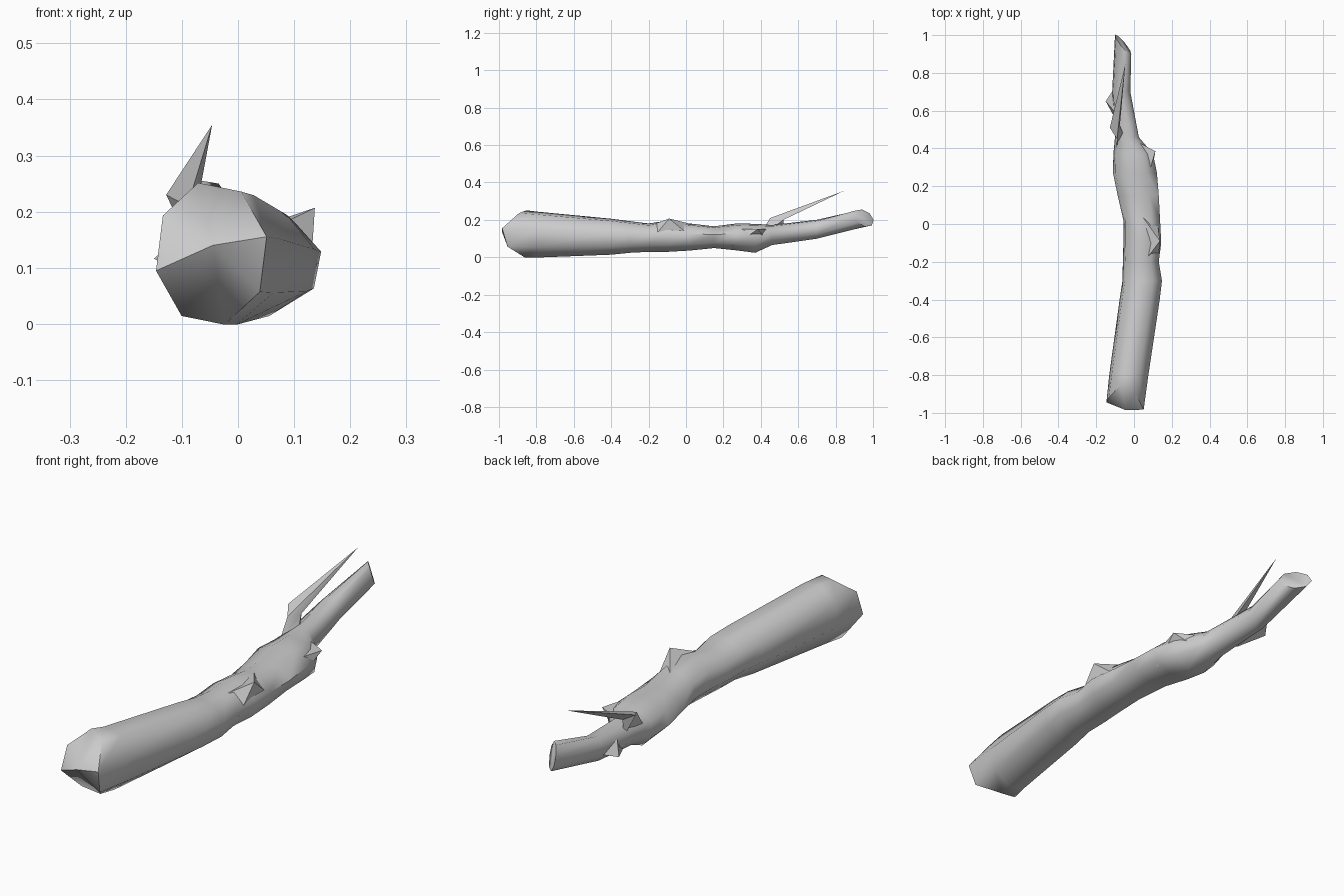
import bpy, bmesh, math
from mathutils import Vector

cube = bpy.data.objects.get("Cube")
if cube:
    bpy.data.objects.remove(cube)

bark = bpy.data.materials.new("grey_bark")
bark.use_nodes = True
colour = (0.6, 0.6, 0.6, 1)
bark.diffuse_color = colour
bark.node_tree.nodes["Principled BSDF"].inputs["Base Color"].default_value = colour


def finish(name, bm, angle):
    bmesh.ops.recalc_face_normals(bm, faces=bm.faces)
    mesh = bpy.data.meshes.new(name)
    bm.to_mesh(mesh)
    bm.free()
    mesh.materials.append(bark)
    obj = bpy.data.objects.new(name, mesh)
    bpy.context.collection.objects.link(obj)
    bpy.ops.object.select_all(action="DESELECT")
    obj.select_set(True)
    bpy.context.view_layer.objects.active = obj
    bpy.ops.object.shade_smooth_by_angle(angle=math.radians(angle))
    return obj


def bridge(bm, a, b):
    for i in range(len(a)):
        j = (i + 1) % len(a)
        bm.faces.new((a[i], a[j], b[j], b[i]))


def fan(bm, ring, tip):
    for i in range(len(ring)):
        bm.faces.new((ring[i], ring[(i + 1) % len(ring)], tip))


def thorn(name, base, tip):
    bm = bmesh.new()
    ring = [bm.verts.new(p) for p in base]
    fan(bm, ring, bm.verts.new(tip))
    bm.faces.new(ring)
    return finish(name, bm, 40)


# Branch stations: y, left edge, right edge, underside, top
stations = [
    (-0.97, -0.145, 0.05, 0.0, 0.25),
    (-0.80, -0.13, 0.075, 0.0, 0.243),
    (-0.40, -0.075, 0.135, 0.015, 0.205),
    (-0.30, -0.06, 0.147, 0.025, 0.192),
    (-0.20, -0.058, 0.13, 0.03, 0.18),
    (-0.10, -0.055, 0.143, 0.03, 0.195),
    (0.02, -0.055, 0.137, 0.037, 0.18),
    (0.15, -0.085, 0.13, 0.05, 0.165),
    (0.27, -0.11, 0.12, 0.038, 0.18),
    (0.37, -0.108, 0.10, 0.025, 0.178),
    (0.46, -0.10, 0.025, 0.066, 0.172),
    (0.70, -0.115, -0.02, 0.10, 0.20),
    (0.95, -0.10, -0.015, 0.165, 0.255),
]
sides = 8
bm = bmesh.new()
rings = []
for k, (y, x0, x1, z0, z1) in enumerate(stations):
    ring = []
    for i in range(sides):
        a = math.tau * (i + 0.3) / sides
        c, s = math.cos(a), math.sin(a)
        # Rounded cut at the thick end, slanted cut at the thin end
        shift = 0
        if k == 0:
            shift = 0.12 * s * s - 0.02 * c
        elif k == len(stations) - 1:
            shift = -0.02 * s - 0.05 * c
        ring.append(bm.verts.new(((x0 + x1) / 2 + c * (x1 - x0) * 0.52,
                                  y + shift,
                                  (z0 + z1) / 2 + s * (z1 - z0) * 0.52)))
    rings.append(ring)
for a, b in zip(rings, rings[1:]):
    bridge(bm, a, b)
fan(bm, rings[0], bm.verts.new((-0.045, -0.985, 0.14)))
bm.faces.new(rings[-1])
finish("branch", bm, 60)

# Side twig: short upright root bending into a long spike
bm = bmesh.new()
root = [bm.verts.new(p) for p in
        ((-0.09, 0.40, 0.13), (-0.04, 0.44, 0.14), (-0.08, 0.52, 0.13))]
elbow = [bm.verts.new(p) for p in
         ((-0.09, 0.45, 0.21), (-0.075, 0.52, 0.20), (-0.128, 0.51, 0.23))]
bridge(bm, root, elbow)
fan(bm, elbow, bm.verts.new((-0.046, 0.845, 0.355)))
bm.faces.new(root)
finish("side_twig", bm, 40)

# Broken stubs and knots along the branch
thorn("left_stub",
      ((0.07, 0.24, 0.15), (0.09, 0.25, 0.06), (0.01, 0.44, 0.08), (0.01, 0.44, 0.15)),
      (0.113, 0.385, 0.15))
thorn("upper_knot",
      ((0.04, -0.22, 0.16), (0.13, -0.18, 0.10), (0.12, 0.04, 0.10), (0.03, 0.06, 0.17)),
      (0.137, -0.09, 0.207))
thorn("right_thorn",
      ((-0.09, 0.54, 0.09), (-0.09, 0.58, 0.17), (-0.09, 0.74, 0.15)),
      (-0.15, 0.65, 0.116))
